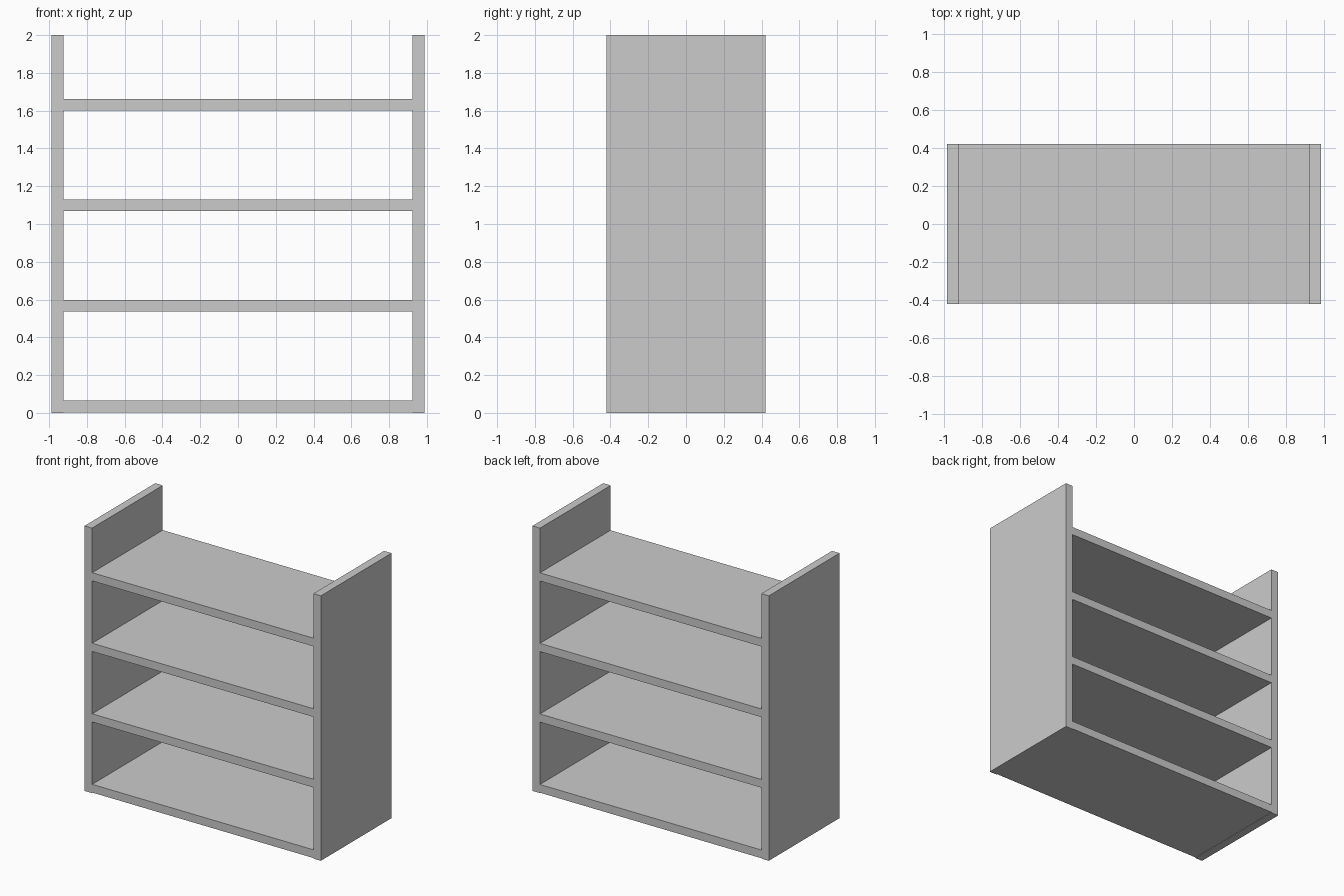
import bpy

if "Cube" in bpy.data.objects:
    bpy.data.objects.remove(bpy.data.objects["Cube"])

def box(name, x0, x1, y0, y1, z0, z1):
    bpy.ops.mesh.primitive_cube_add(size=1, location=((x0 + x1) / 2, (y0 + y1) / 2, (z0 + z1) / 2))
    ob = bpy.context.object
    ob.name = name
    ob.scale = (x1 - x0, y1 - y0, z1 - z0)
    bpy.ops.object.transform_apply(location=False, rotation=False, scale=True)
    return ob

OUTER, INNER, DEPTH = 0.987, 0.924, 0.422

# Upright side panels
box("left_side_panel", -OUTER, -INNER, -DEPTH, DEPTH, 0, 2)
box("right_side_panel", INNER, OUTER, -DEPTH, DEPTH, 0, 2)

# Four evenly spaced shelves, fitted between the panels
for i in range(4):
    top = 0.065 + i * 0.5325
    box(f"shelf_{i + 1}", -INNER, INNER, -DEPTH + 0.003, DEPTH, top - 0.062, top)
